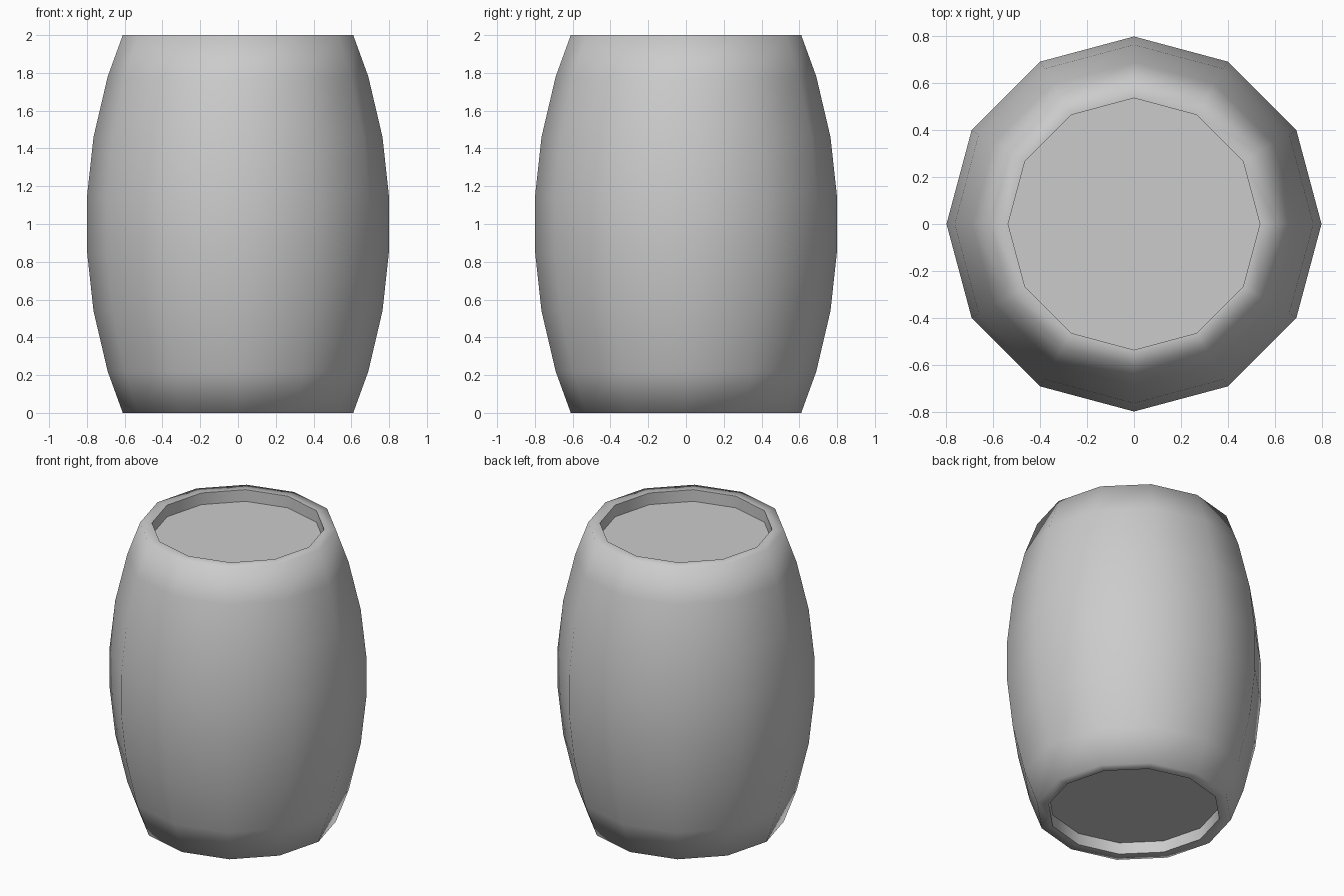
import bpy, bmesh, math

if "Cube" in bpy.data.objects:
    bpy.data.objects.remove(bpy.data.objects["Cube"])

SIDES = 12
# Upper half of the barrel profile (radius, z), from belly to recessed lid
upper = [(0.80, 1.14), (0.765, 1.46), (0.69, 1.78), (0.61, 2.0), (0.537, 2.0), (0.537, 1.92)]
# Mirror it about z = 1 for the lower half
profile = [(r, 2 - z) for r, z in reversed(upper)] + upper

# Barrel body: rings joined by quads, capped at both recessed ends
bm = bmesh.new()
rings = []
for r, z in profile:
    rings.append([bm.verts.new((r * math.cos(2 * math.pi * i / SIDES),
                                r * math.sin(2 * math.pi * i / SIDES), z))
                  for i in range(SIDES)])
for a, b in zip(rings, rings[1:]):
    for i in range(SIDES):
        j = (i + 1) % SIDES
        bm.faces.new((a[i], a[j], b[j], b[i]))
bm.faces.new(list(reversed(rings[0])))
bm.faces.new(rings[-1])
bmesh.ops.recalc_face_normals(bm, faces=bm.faces)

mesh = bpy.data.meshes.new("barrel")
bm.to_mesh(mesh)
bm.free()
barrel = bpy.data.objects.new("barrel", mesh)
bpy.context.collection.objects.link(barrel)

# Smooth staves and outer rim, crisp edges inside the lid recesses
bpy.context.view_layer.objects.active = barrel
barrel.select_set(True)
bpy.ops.object.shade_smooth_by_angle(angle=math.radians(80))
